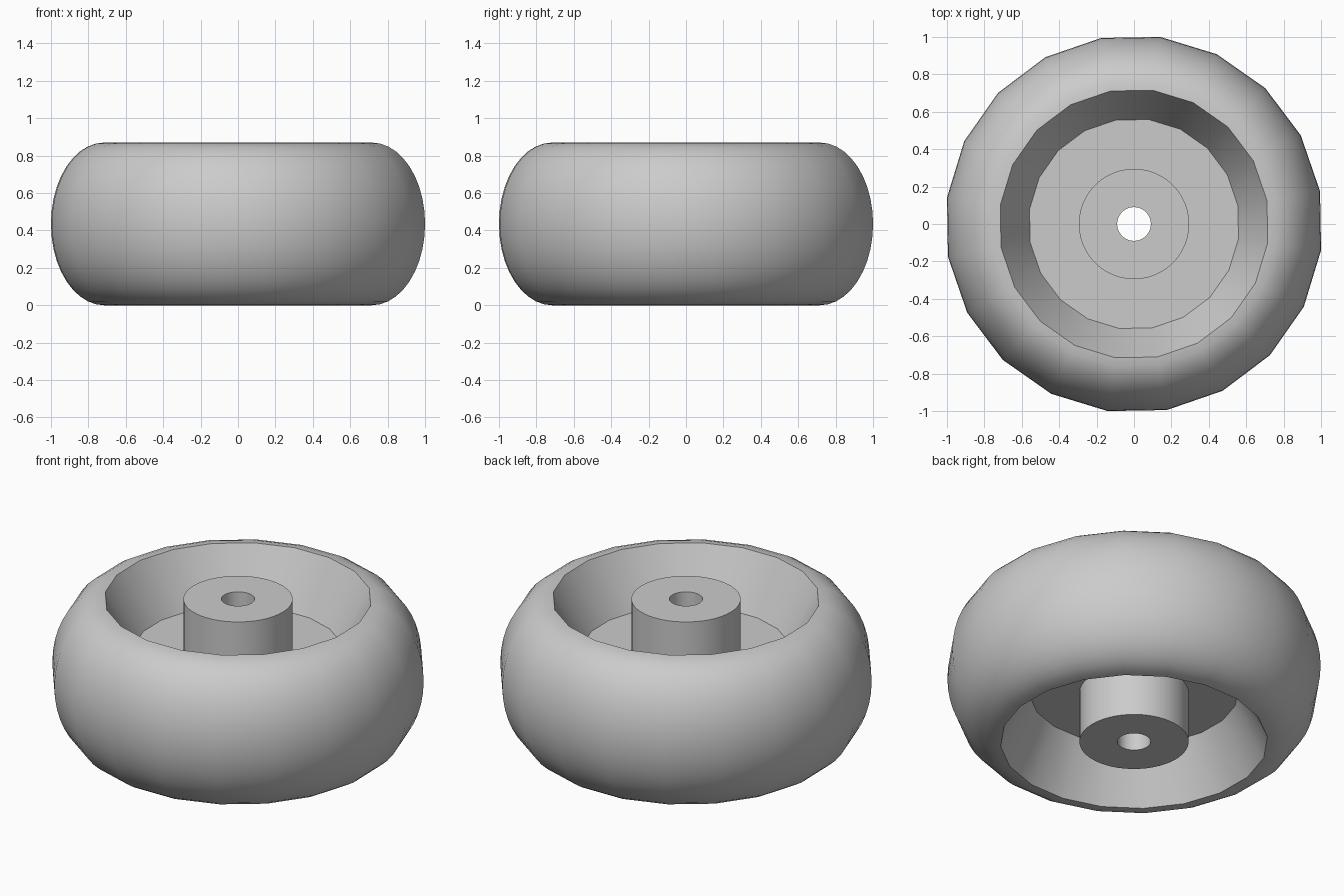
import bpy
import bmesh
from math import sin, cos, pi, tau, radians

cube = bpy.data.objects.get("Cube")
if cube:
    bpy.data.objects.remove(cube, do_unlink=True)

HEIGHT = 0.87
MID = HEIGHT / 2

grey = bpy.data.materials.new("plain grey")
grey.use_nodes = True
colour = (0.6, 0.6, 0.6, 1)
grey.diffuse_color = colour
grey.node_tree.nodes["Principled BSDF"].inputs["Base Color"].default_value = colour


def lathe(name, profile, sides, phase=0.0):
    """Turn a closed (radius, height) profile around the z axis."""
    bm = bmesh.new()
    rings = []
    for i in range(sides):
        a = phase + tau * i / sides
        rings.append([bm.verts.new((r * cos(a), r * sin(a), z)) for r, z in profile])
    n = len(profile)
    for i in range(sides):
        here, after = rings[i], rings[(i + 1) % sides]
        for j in range(n):
            k = (j + 1) % n
            bm.faces.new((here[j], after[j], after[k], here[k]))
    bmesh.ops.recalc_face_normals(bm, faces=bm.faces)
    mesh = bpy.data.meshes.new(name)
    bm.to_mesh(mesh)
    bm.free()
    mesh.materials.append(grey)
    obj = bpy.data.objects.new(name, mesh)
    bpy.context.collection.objects.link(obj)
    bpy.ops.object.select_all(action="DESELECT")
    obj.select_set(True)
    bpy.context.view_layer.objects.active = obj
    bpy.ops.object.shade_smooth_by_angle(angle=radians(30))
    return obj


# Rounded wheel with a sloped recess and a central web on both sides
RIM, BULGE, STEPS = 0.722, 0.288, 20
tread = []
for i in range(STEPS + 1):
    t = pi / 2 - pi * i / STEPS
    tread.append((RIM + BULGE * cos(t), MID + MID * sin(t)))
web = 0.13
profile = [(0.2, MID + web), (0.564, MID + web)] + tread
profile += [(0.564, MID - web), (0.2, MID - web)]
lathe("wheel", profile, 20, radians(10))

# Hub with an axle hole through it
lathe("hub", [(0.09, 0), (0.295, 0), (0.295, HEIGHT), (0.09, HEIGHT)], 48)
